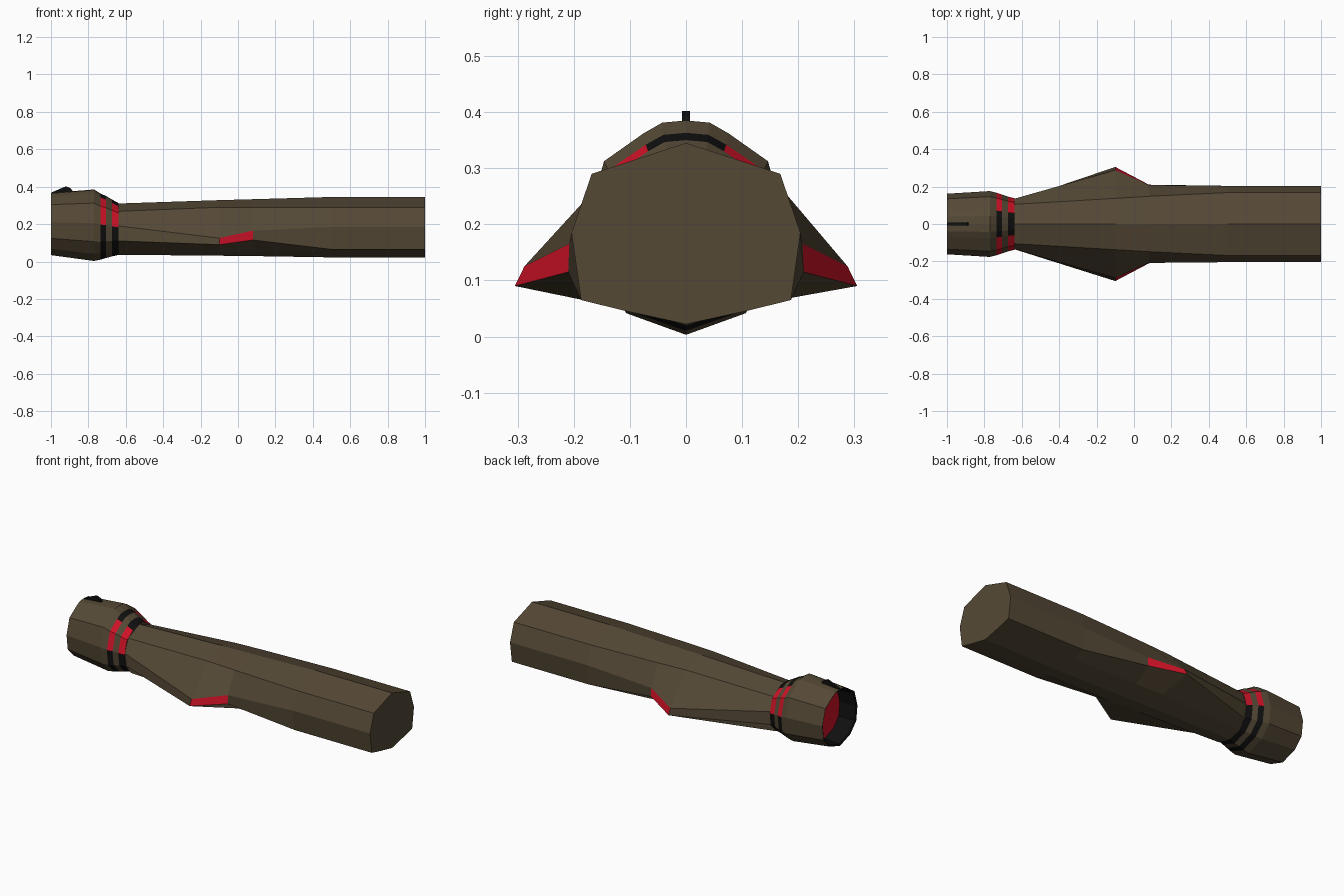
import bpy

if "Cube" in bpy.data.objects:
    bpy.data.objects.remove(bpy.data.objects["Cube"])

def material(name, rgb):
    m = bpy.data.materials.new(name)
    m.diffuse_color = (*rgb, 1)
    m.use_nodes = True
    m.node_tree.nodes["Principled BSDF"].inputs["Base Color"].default_value = m.diffuse_color
    return m

MATS = [material("brown", (0.09, 0.066, 0.036)),
        material("red", (0.62, 0.006, 0.02)),
        material("black", (0.005, 0.005, 0.005))]
BROWN, RED, BLACK = 0, 1, 2

def make(name, verts, faces, mats):
    me = bpy.data.meshes.new(name)
    me.from_pydata(verts, [], faces)
    for m in MATS:
        me.materials.append(m)
    for p, i in zip(me.polygons, mats):
        p.material_index = i
    ob = bpy.data.objects.new(name, me)
    bpy.context.collection.objects.link(ob)
    return ob

def loft(name, sections, paint, start=None, end=None):
    """sections: (x, half profile top to bottom on +y). paint(bay, strip) -> material."""
    h = len(sections[0][1])
    n = 2 * h - 2
    verts, faces, mats = [], [], []
    for x, half in sections:
        ring = half + [(-y, z) for y, z in half[-2:0:-1]]
        verts += [(x, y, z) for y, z in ring]
    for s in range(len(sections) - 1):
        for i in range(n):
            j = (i + 1) % n
            faces.append((s*n + i, s*n + j, s*n + n + j, s*n + n + i))
            mats.append(paint(s, min(i, n - 1 - i)))
    if start is not None:
        faces.append(tuple(range(n)))
        mats.append(start)
    if end is not None:
        k = (len(sections) - 1) * n
        faces.append(tuple(range(k + n - 1, k - 1, -1)))
        mats.append(end)
    # wind the faces outward
    return make(name, verts, [f[::-1] for f in faces], mats)

# long grip with side spurs
end_half = [(0, .345), (.168, .29), (.204, .185), (.187, .065), (.11, .046), (0, .022)]
grip = [
    (-.64, [(0, .31), (.105, .268), (.135, .19), (.122, .11), (.08, .055), (0, .036)]),
    (-.10, [(0, .328), (.137, .29), (.288, .125), (.305, .09), (.11, .055), (0, .031)]),
    (.08, [(0, .333), (.148, .29), (.208, .165), (.21, .115), (.11, .05), (0, .029)]),
    (.50, end_half),
    (1.0, end_half)]
loft("grip", grip, lambda s, i: RED if (s, i) == (1, 2) else BROWN, end=BROWN)

# shared many-sided outline for the collar and head
OUTLINE = [(0, 1), (.24, .99), (.43, .94), (.83, .81), (1, .53), (.93, .27), (.6, .1), (0, 0)]

def outline(w, zb, zt):
    return [(w * y, zb + (zt - zb) * t) for y, t in OUTLINE]

# tapered collar with two striped bands
collar = [(x, outline(w, zb, zt)) for x, w, zb, zt in [
    (-.735, .167, .010, .363), (-.705, .157, .019, .350),
    (-.675, .147, .027, .332), (-.64, .138, .035, .313)]]

def stripes(s, i):
    if s == 1:
        return BROWN
    return RED if i in (2, 3) else BLACK

loft("collar", collar, stripes, end=BROWN)

# head with a recessed red end inside a black cup
head = [(x, outline(w, zb, zt)) for x, w, zb, zt in [
    (-.90, .140, .052, .350), (-.995, .153, .043, .358), (-1.0, .162, .034, .367),
    (-.77, .176, .003, .385), (-.735, .167, .010, .363)]]
loft("head", head, lambda s, i: BLACK if s < 2 else BROWN, start=RED)

# small sighting fin on the head
fin = [(-1.0, .36), (-.995, .37), (-.92, .402), (-.895, .392), (-.88, .37), (-.88, .36)]
n = len(fin)
verts = [(x, y, z) for y in (-.007, .007) for x, z in fin]
faces = [tuple(range(n))[::-1], tuple(range(n, 2 * n))]
faces += [(i, (i + 1) % n, n + (i + 1) % n, n + i) for i in range(n)]
make("sight_fin", verts, [f[::-1] for f in faces], [BLACK] * len(faces))
